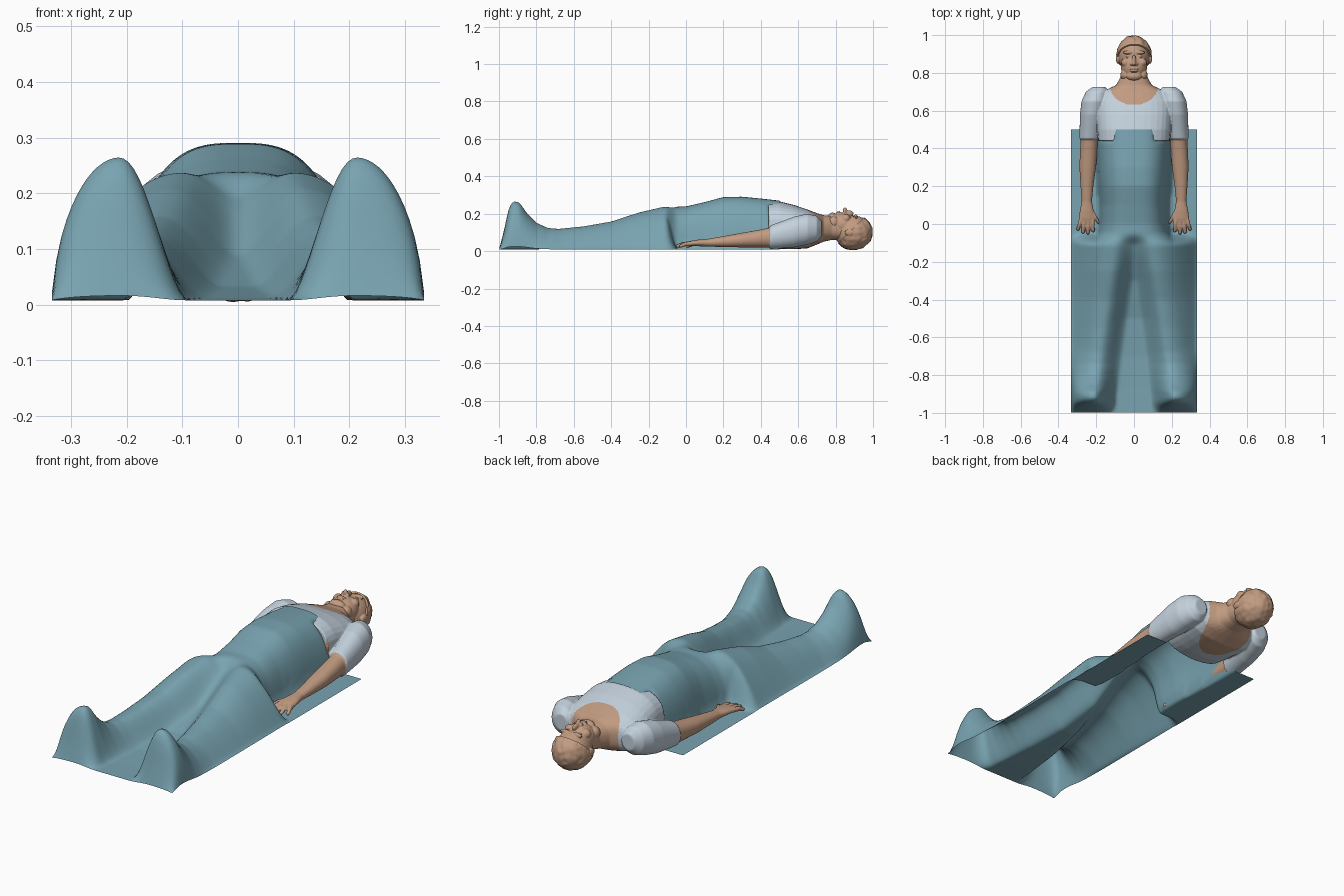
import bpy, bmesh, math
from mathutils import Matrix, Vector, noise

cube = bpy.data.objects.get("Cube")
if cube:
    bpy.data.objects.remove(cube, do_unlink=True)


def material(name, rgb):
    m = bpy.data.materials.new(name)
    m.use_nodes = True
    m.diffuse_color = (*rgb, 1)
    m.node_tree.nodes["Principled BSDF"].inputs["Base Color"].default_value = (*rgb, 1)
    return m


SKIN = material("skin", (0.54, 0.33, 0.22))
SHIRT = material("pale_blue_shirt", (0.55, 0.64, 0.72))
TEAL = material("teal_blanket", (0.19, 0.37, 0.44))


def interp(keys, t):
    """Linear value from (position, value) keys in rising order."""
    if t <= keys[0][0]:
        return keys[0][1]
    for (a, va), (b, vb) in zip(keys, keys[1:]):
        if t <= b:
            return va + (vb - va) * (t - a) / (b - a)
    return keys[-1][1]


def smooth(a, b, t):
    t = min(1, max(0, (t - a) / (b - a)))
    return t * t * (3 - 2 * t)


def blob(bm, centre, radii):
    mat = Matrix.Translation(centre) @ Matrix.Diagonal((*radii, 1))
    return bmesh.ops.create_uvsphere(bm, u_segments=32, v_segments=20, radius=1, matrix=mat)


def loft(bm, rings, side=1, power=2.4, n=32):
    """Closed tube along y; each ring is (y, centre x, half width, low z, high z)."""
    loops = []
    for y, cx, hw, lo, hi in rings:
        loop = []
        for i in range(n):
            a = 2 * math.pi * i / n
            c, s = math.cos(a), math.sin(a)
            px = math.copysign(abs(c) ** (2 / power), c) * hw
            pz = math.copysign(abs(s) ** (2 / power), s) * (hi - lo) / 2
            loop.append(bm.verts.new((side * (cx + px), y, (lo + hi) / 2 + pz)))
        loops.append(loop)
    for p, q in zip(loops, loops[1:]):
        for i in range(n):
            j = (i + 1) % n
            bm.faces.new((p[i], p[j], q[j], q[i]))
    bm.faces.new(loops[0])
    bm.faces.new(loops[-1])


def finish(name, bm, mats, voxel=0, smoothing=0):
    """Make the object, fuse its parts into one skin and soften it."""
    bmesh.ops.recalc_face_normals(bm, faces=bm.faces)
    me = bpy.data.meshes.new(name)
    bm.to_mesh(me)
    bm.free()
    ob = bpy.data.objects.new(name, me)
    bpy.context.collection.objects.link(ob)
    bpy.context.view_layer.objects.active = ob
    if voxel:
        r = ob.modifiers.new("fuse", "REMESH")
        r.mode = "VOXEL"
        r.voxel_size = voxel
        bpy.ops.object.modifier_apply(modifier=r.name)
    if smoothing:
        s = ob.modifiers.new("soften", "SMOOTH")
        s.iterations = smoothing
        bpy.ops.object.modifier_apply(modifier=s.name)
    for m in mats:
        ob.data.materials.append(m)
    ob.data.shade_smooth()
    return ob


# Blanket: a sheet draped over trunk, legs and upright feet
TRUNK = [(-0.1, 0.235), (0, 0.237), (0.1, 0.26), (0.2, 0.287), (0.3, 0.289), (0.4, 0.279), (0.5, 0.268)]
TRUNK_W = [(-0.1, 0.2), (0, 0.185), (0.1, 0.182), (0.25, 0.195), (0.5, 0.205)]
LEG = [(-1, 0.004), (-0.975, 0.1), (-0.945, 0.24), (-0.92, 0.265), (-0.89, 0.258), (-0.85, 0.2),
       (-0.8, 0.15), (-0.74, 0.122), (-0.68, 0.117), (-0.55, 0.13), (-0.4, 0.156), (-0.25, 0.205),
       (-0.12, 0.235), (0, 0.237)]
LEG_X = [(-0.9, 0.212), (-0.5, 0.155), (-0.2, 0.11), (0, 0.09)]
VALLEY = [(-1, 0.003), (-0.7, 0.01), (-0.5, 0.03), (-0.3, 0.085), (-0.15, 0.17), (-0.05, 0.22)]
FALL = [(-0.85, 0.6), (-0.65, 1.3), (-0.1, 1.1)]
HALF = 0.336


def drape(x, y):
    x = abs(x)
    w = interp(TRUNK_W, y)
    trunk = interp(TRUNK, y) * max(0, 1 - (x / w) ** 3) ** 0.5
    if x > 0.11:
        trunk *= 1 - 0.12 * smooth(0.43, 0.46, y)
    c, top = interp(LEG_X, y), interp(LEG, y)
    if x > c:
        t = (x - c) / (HALF - c)
        leg = top * max(0, 1 - t * t) ** interp(FALL, y)
    else:
        floor = min(interp(VALLEY, y), top)
        t = min(1, (c - x) / min(c, 0.125))
        leg = floor + (top - floor) * (1 - t * t) ** 2
    b = smooth(-0.11, -0.04, y)
    return 0.008 + max(0, leg * (1 - b) + trunk * b - 0.006)


bm = bmesh.new()
NX, NY = 72, 150
rows = []
for j in range(NY + 1):
    y = -1 + 1.503 * j / NY
    rows.append([bm.verts.new((x, y, drape(x, y)))
                 for x in (HALF * (2 * i / NX - 1) for i in range(NX + 1))])
for p, q in zip(rows, rows[1:]):
    for i in range(NX):
        bm.faces.new((p[i], p[i + 1], q[i + 1], q[i]))
finish("blanket", bm, [TEAL], smoothing=3)

# Body: trunk, neck, arms and hands fused together
bm = bmesh.new()
loft(bm, [(0.44, 0, 0.19, 0.02, 0.262), (0.5, 0, 0.195, 0.012, 0.266), (0.58, 0, 0.2, 0.01, 0.246),
          (0.65, 0, 0.2, 0.015, 0.222), (0.7, 0, 0.17, 0.035, 0.203), (0.735, 0, 0.095, 0.05, 0.192),
          (0.78, 0, 0.07, 0.06, 0.188), (0.85, 0, 0.062, 0.06, 0.175)])
ARM = [(0.725, 0.185, 0.035, 0.08, 0.16), (0.7, 0.195, 0.06, 0.05, 0.188), (0.65, 0.208, 0.07, 0.035, 0.2),
       (0.58, 0.22, 0.066, 0.02, 0.185), (0.5, 0.23, 0.058, 0.014, 0.155), (0.452, 0.235, 0.054, 0.012, 0.138),
       (0.446, 0.236, 0.046, 0.02, 0.125), (0.38, 0.24, 0.046, 0.02, 0.112), (0.3, 0.245, 0.044, 0.02, 0.098),
       (0.2, 0.249, 0.034, 0.022, 0.08), (0.12, 0.25, 0.027, 0.024, 0.066), (0.07, 0.25, 0.037, 0.026, 0.062),
       (0.03, 0.25, 0.042, 0.026, 0.056), (0.008, 0.25, 0.038, 0.026, 0.05)]
# Fingers as (base x, base y, tip x, tip y), thumb first
FINGERS = [(0.222, 0.07, 0.188, 0.0), (0.22, 0.03, 0.216, -0.045), (0.241, 0.03, 0.244, -0.056),
           (0.261, 0.03, 0.27, -0.052), (0.28, 0.03, 0.297, -0.036)]
for side in (-1, 1):
    loft(bm, ARM, side, 2.1)
    for bx, by, tx, ty in FINGERS:
        loft(bm, [(by, bx, 0.011, 0.028, 0.052), ((by + ty) / 2, (bx + tx) / 2, 0.0105, 0.026, 0.05),
                  (ty + 0.008, tx, 0.0095, 0.018, 0.038), (ty, tx, 0.005, 0.02, 0.032)], side, 2, 16)
body = finish("body_with_shirt", bm, [SKIN, SHIRT], voxel=0.0042, smoothing=3)

# Shirt colour: everything above the sleeve hem except a round neckline
for f in body.data.polygons:
    x, y, z = f.center
    depth = 0.11 if z > 0.11 else 0.2
    neck = y > 0.74 or (x / 0.13) ** 2 + ((y - 0.74) / depth) ** 2 < 1
    hem = y > 0.449 or (abs(x) < 0.18 and y > 0.4)
    f.material_index = int(hem and not neck)

# Head: skull, jaw and features fused together, face up
bm = bmesh.new()
blob(bm, (0, 0.894, 0.1), (0.084, 0.1, 0.09))
blob(bm, (0, 0.835, 0.142), (0.07, 0.074, 0.064))
blob(bm, (0, 0.784, 0.182), (0.042, 0.025, 0.024))
blob(bm, (0, 0.866, 0.203), (0.011, 0.03, 0.016))
blob(bm, (0, 0.85, 0.217), (0.011, 0.012, 0.016))
blob(bm, (0, 0.82, 0.207), (0.024, 0.005, 0.007))
blob(bm, (0, 0.809, 0.205), (0.021, 0.005, 0.008))
for s in (-1, 1):
    blob(bm, (s * 0.048, 0.79, 0.155), (0.024, 0.028, 0.03))
    blob(bm, (s * 0.042, 0.855, 0.174), (0.026, 0.024, 0.024))
    blob(bm, (s * 0.032, 0.908, 0.184), (0.027, 0.009, 0.012))
    blob(bm, (s * 0.031, 0.888, 0.181), (0.014, 0.007, 0.009))
    blob(bm, (s * 0.013, 0.848, 0.208), (0.009, 0.009, 0.01))
    blob(bm, (s * 0.086, 0.876, 0.1), (0.01, 0.027, 0.019))
finish("head", bm, [SKIN], voxel=0.003, smoothing=3)

# Hair: a slightly lumpy cap cut along a slanted hairline
bm = bmesh.new()
hair_centre = Vector((0, 0.894, 0.101))
mat = Matrix.Translation(hair_centre) @ Matrix.Diagonal((0.092, 0.104, 0.096, 1))
bmesh.ops.create_icosphere(bm, subdivisions=5, radius=1, matrix=mat)
for v in bm.verts:
    v.co += (v.co - hair_centre) * 0.045 * noise.noise(v.co * 45)
cut = bmesh.ops.bisect_plane(bm, geom=bm.verts[:] + bm.edges[:] + bm.faces[:], clear_inner=True,
                             plane_co=(0, 0.87, 0.1), plane_no=(0, 1, -1))
bmesh.ops.holes_fill(bm, edges=[e for e in cut["geom_cut"] if isinstance(e, bmesh.types.BMEdge)])
hair = finish("hair", bm, [SKIN])
bpy.ops.object.select_all(action="DESELECT")
hair.select_set(True)
bpy.ops.object.shade_smooth_by_angle(angle=math.radians(40))
